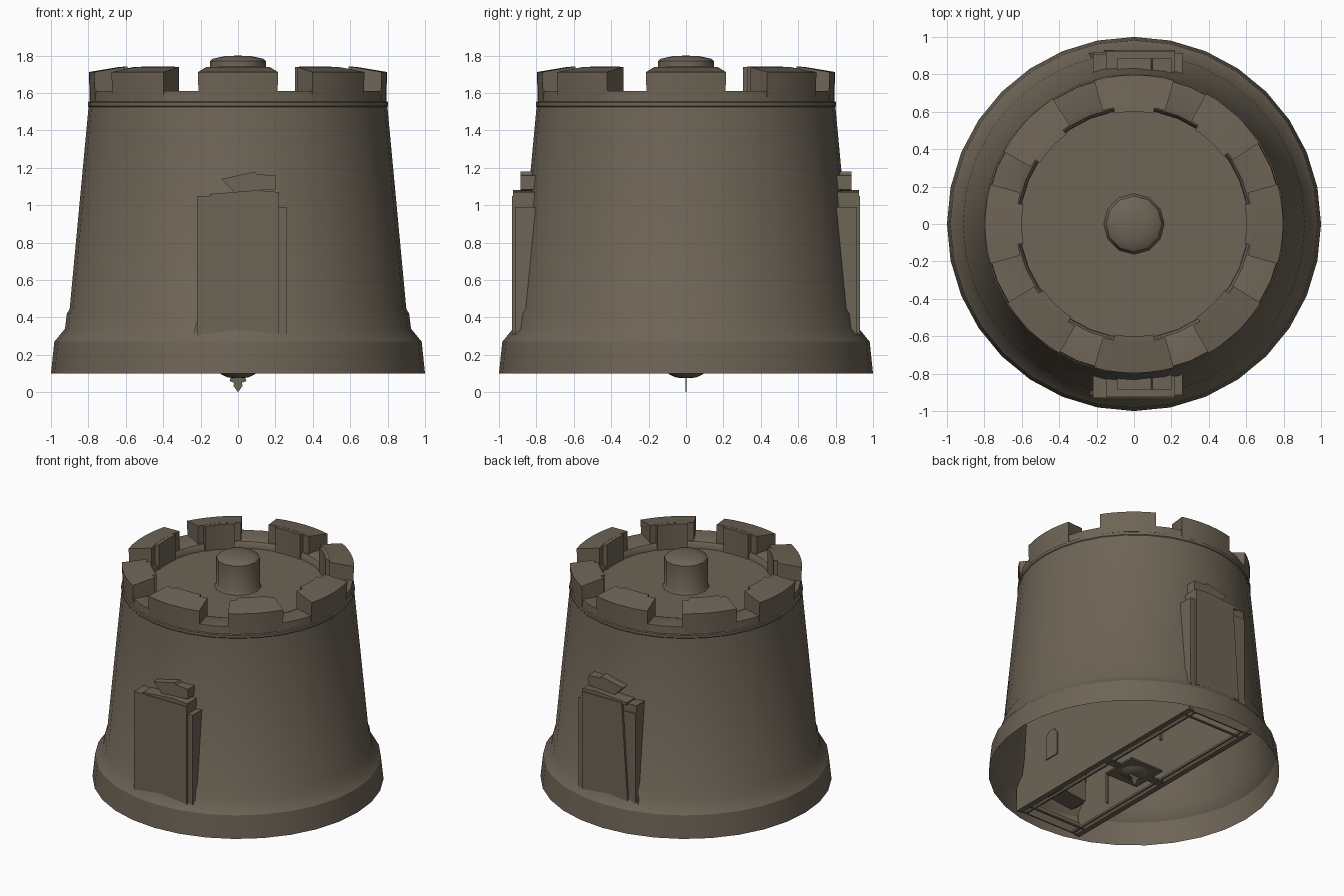
import bpy, bmesh
from math import pi, sin, cos, radians

cube = bpy.data.objects.get("Cube")
if cube:
    bpy.data.objects.remove(cube, do_unlink=True)

STONE = (0.155, 0.128, 0.093, 1)
stone = bpy.data.materials.new("brown_stone")
stone.use_nodes = True
stone.diffuse_color = STONE
bsdf = stone.node_tree.nodes["Principled BSDF"]
bsdf.inputs["Base Color"].default_value = STONE
bsdf.inputs["Roughness"].default_value = 0.9


def finish(name, bm, smooth=False, recalc=True):
    if recalc:
        bmesh.ops.recalc_face_normals(bm, faces=bm.faces)
    mesh = bpy.data.meshes.new(name)
    bm.to_mesh(mesh)
    bm.free()
    mesh.materials.append(stone)
    ob = bpy.data.objects.new(name, mesh)
    bpy.context.collection.objects.link(ob)
    if smooth:
        bpy.ops.object.select_all(action='DESELECT')
        bpy.context.view_layer.objects.active = ob
        ob.select_set(True)
        bpy.ops.object.shade_smooth_by_angle(angle=radians(32))
    return ob


def revolve(name, profile, sides):
    """Lathe a (radius, z) profile, listed from bottom outside to top centre."""
    bm = bmesh.new()
    rings = []
    for r, z in profile:
        n = sides if r else 1
        rings.append([bm.verts.new((r * cos(2 * pi * i / sides),
                                    r * sin(2 * pi * i / sides), z)) for i in range(n)])
    for a, b in zip(rings, rings[1:]):
        for i in range(sides):
            j = (i + 1) % sides
            quad = [a[i % len(a)], a[j % len(a)], b[j % len(b)], b[i % len(b)]]
            bm.faces.new(list(dict.fromkeys(quad)))
    return finish(name, bm, True, recalc=False)


def prism(name, pts, lo, hi, axis="y"):
    """Extrude a flat outline along x (outline in yz) or y (outline in xz)."""
    bm = bmesh.new()
    put = (lambda p, d: (p[0], d, p[1])) if axis == "y" else (lambda p, d: (d, p[0], p[1]))
    a = [bm.verts.new(put(p, lo)) for p in pts]
    b = [bm.verts.new(put(p, hi)) for p in pts]
    bm.faces.new(a)
    bm.faces.new(b[::-1])
    for i in range(len(pts)):
        j = (i + 1) % len(pts)
        bm.faces.new((a[i], b[i], b[j], a[j]))
    return finish(name, bm)


def box(name, x, y, z):
    return prism(name, [(x[0], z[0]), (x[1], z[0]), (x[1], z[1]), (x[0], z[1])], *y)


def arc_block(name, mid, half, section, steps=6):
    """Sweep an (r, z) section through an arc of +-half degrees."""
    bm = bmesh.new()
    rings = []
    for i in range(steps + 1):
        a = radians(mid - half + 2 * half * i / steps)
        rings.append([bm.verts.new((r * cos(a), r * sin(a), z)) for r, z in section])
    n = len(section)
    for a, b in zip(rings, rings[1:]):
        for i in range(n):
            bm.faces.new((a[i], a[(i + 1) % n], b[(i + 1) % n], b[i]))
    bm.faces.new(rings[0])
    bm.faces.new(rings[-1][::-1])
    return finish(name, bm, True)


# Tower shell, open below, with the sunken roof floor
revolve("tower_shell", [(1, .1), (.982, .27), (.925, .34), (.915, .42), (.9, .445),
                        (.799, 1.525), (.803, 1.53), (.803, 1.55), (.795, 1.555), (.792, 1.61),
                        (.65, 1.61), (.625, 1.6), (.612, 1.58), (.61, 1.555), (0, 1.555)], 32)

# Roof knob with a small flared foot
revolve("roof_knob", [(.165, 1.55), (.15, 1.575), (.15, 1.77), (.135, 1.783),
                      (.07, 1.797), (0, 1.8)], 12)

# Battlements with an inner step
for k, mid in enumerate((0, 47, 90, 137, 180, 226, 270, 314)):
    half = 14 if k % 2 else 15.5
    arc_block(f"merlon_{k}", mid, half,
              [(.63, 1.555), (.793, 1.555), (.797, 1.712), (.63, 1.74)])
    arc_block(f"merlon_step_{k}", mid, 10,
              [(.6, 1.55), (.64, 1.55), (.64, 1.738), (.6, 1.742)])

# Gate panels at the front and back
for side, s in (("front", -1), ("back", 1)):
    prism(f"{side}_gate_sliver", [(-.24, .31), (-.2, .31), (-.2, .45)], s * .915, s * .82)
    box(f"{side}_gate_jamb", (.2, .26), (s * .915, s * .78), (.31, .99))
    prism(f"{side}_gate_cap", [(-.15, 1.04), (.22, 1.04), (.22, 1.07), (.1, 1.08), (-.15, 1.06)],
          s * .925, s * .78)
    prism(f"{side}_gate_lintel", [(-.02, 1.07), (.2, 1.085), (.2, 1.16), (.1, 1.165),
                                  (.09, 1.18), (-.09, 1.14)], s * .885, s * .78)
prism("front_gate_panel", [(-.22, .3), (.04, .33), (.22, .31), (.22, 1.05), (-.22, 1.05)],
      -.93, -.78)
prism("back_gate_panel", [(-.16, .32), (.03, .33), (.22, .31), (.22, 1.05), (-.11, 1.05)],
      .93, .78)
box("back_gate_backing", (-.22, .1), (.91, .78), (.31, 1.05))
prism("back_gate_strip", [(-.22, .3), (-.165, .32), (-.12, .99), (-.22, .99)], .92, .78)

# Passage inside the tower, open below
half_wall = [(.92, .1), (.92, .28), (.86, .36), (.84, .46), (.79, 1.05)]
wall = half_wall + [(-y, z) for y, z in reversed(half_wall)]
for side, s in (("left", 1), ("right", -1)):
    prism(f"{side}_passage_wall", wall, s * .27, s * .28, "x")
    box(f"{side}_floor_rail", (s * .24, s * .28), (-.92, .92), (.1, .115))
    box(f"{side}_inner_rail", (s * .2, s * .215), (-.9, .9), (.1, .115))
    for k, y in enumerate((-.54, .54)):
        w = [(y - .06, .36), (y + .06, .36), (y + .06, .53), (y + .03, .57),
             (y - .03, .57), (y - .06, .53)]
        prism(f"{side}_niche_plate_{k}", w, s * .279, s * .288, "x")
    box(f"{side}_hanging_pin", (s * .13, s * .145), (s * .45 - .008, s * .45 + .008), (.11, .34))
box("passage_ceiling", (-.28, .28), (-.79, .79), (1.04, 1.05))
for s in (-1, 1):
    box("passage_end", (-.28, .28), (s * .9, s * .91), (.1, .2))
    box("cross_bar", (-.24, .24), (s * .82, s * .835), (.105, .115))

# Hanging boss and spike under the middle
box("boss_plate", (-.14, .14), (-.14, .14), (.1, .112))
box("boss_bar", (-.24, .24), (-.03, .03), (.102, .114))
revolve("boss_bowl", [(0, .075), (.05, .078), (.08, .09), (.1, .102)], 16)
prism("hanging_spike", [(0, 0), (.025, .035), (.02, .05), (.045, .06), (.03, .1),
                        (-.03, .1), (-.045, .06), (-.02, .05), (-.025, .035)], -.004, .004)
